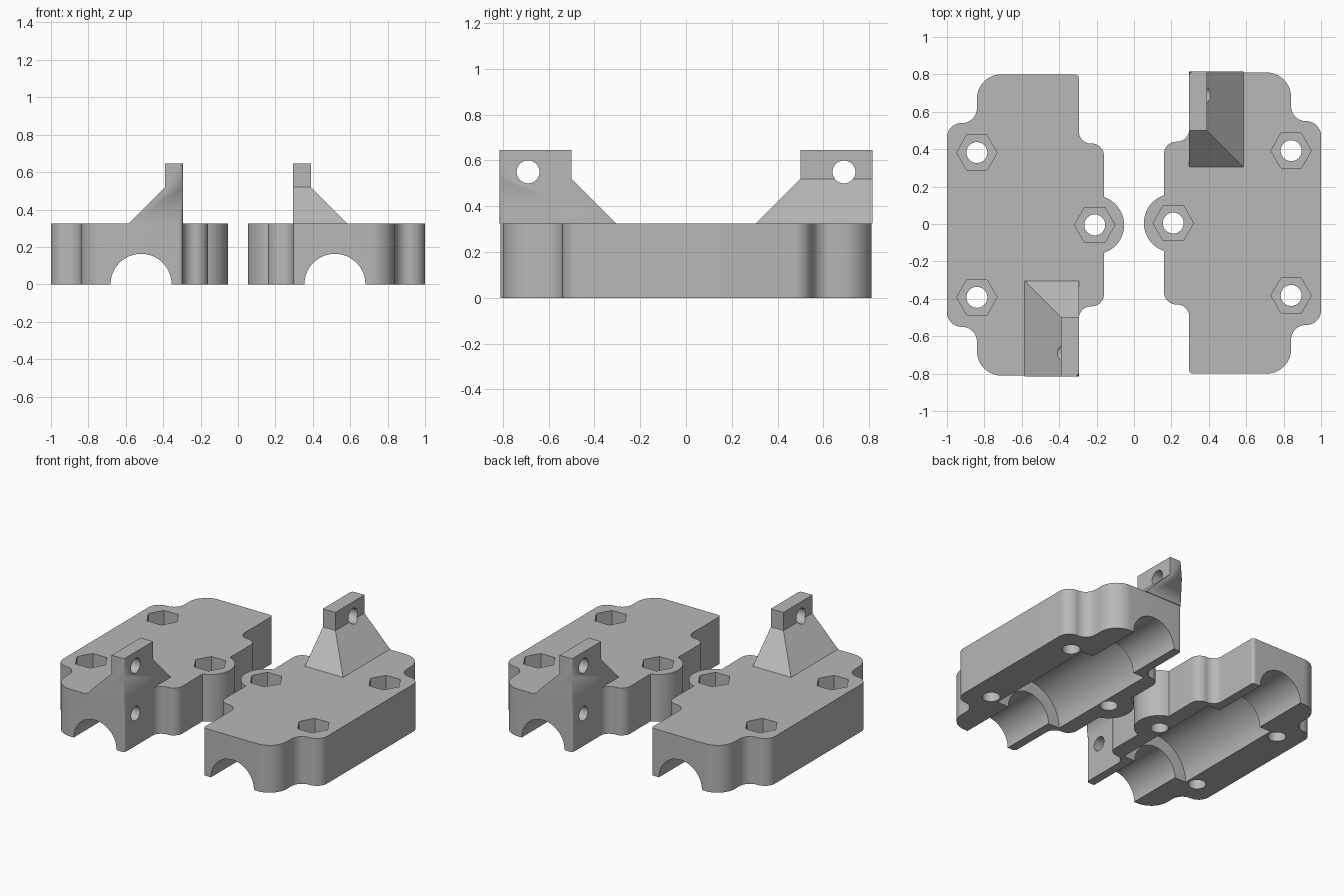
import bpy, bmesh, math
from mathutils import Vector, Matrix

if "Cube" in bpy.data.objects:
    bpy.data.objects.remove(bpy.data.objects["Cube"], do_unlink=True)

HEIGHT = 0.325
INNER = -0.295       # inner wall of the narrow ends
END = 0.81           # half length of the body
CHANNEL_X = -0.518   # axis of the bearing channel

grey = bpy.data.materials.new("light_grey")
grey.diffuse_color = (0.48, 0.48, 0.48, 1)
grey.use_nodes = True
grey.node_tree.nodes["Principled BSDF"].inputs["Base Color"].default_value = (0.48, 0.48, 0.48, 1)


def make_object(name, bm):
    bmesh.ops.recalc_face_normals(bm, faces=bm.faces)
    mesh = bpy.data.meshes.new(name)
    bm.to_mesh(mesh)
    bm.free()
    mesh.materials.append(grey)
    obj = bpy.data.objects.new(name, mesh)
    bpy.context.collection.objects.link(obj)
    return obj


def fillet(corners, steps=8):
    """Round the corners (x, y, radius) of a closed outline."""
    points = []
    for i, (x, y, r) in enumerate(corners):
        p = Vector((x, y))
        if r == 0:
            points.append(p)
            continue
        a = (Vector(corners[i - 1][:2]) - p).normalized()
        b = (Vector(corners[(i + 1) % len(corners)][:2]) - p).normalized()
        half = a.angle(b) / 2
        centre = p + (a + b).normalized() * r / math.sin(half)
        start = p + a * r / math.tan(half) - centre
        end = p + b * r / math.tan(half) - centre
        for k in range(steps + 1):
            t = k / steps
            points.append(centre + start.lerp(end, t).normalized() * r)
    return points


def cylinder(name, radius, centre, length, axis="Z", sides=48):
    """Cutter centred on a point along one axis."""
    turn = {"X": Matrix.Rotation(math.pi / 2, 4, "Y"),
            "Y": Matrix.Rotation(math.pi / 2, 4, "X"),
            "Z": Matrix.Rotation(math.pi / 2, 4, "Z")}[axis]
    bm = bmesh.new()
    bmesh.ops.create_cone(bm, cap_ends=True, segments=sides, radius1=radius, radius2=radius,
                          depth=length, matrix=Matrix.Translation(centre) @ turn)
    cutter = make_object(name, bm)
    cutter.hide_render = True
    return cutter


def cut(obj, cutters):
    """Subtract every cutter, keep the result and drop the cutters."""
    for c in cutters:
        mod = obj.modifiers.new("cut", "BOOLEAN")
        mod.operation = "DIFFERENCE"
        mod.solver = "EXACT"
        mod.object = c
    bpy.context.view_layer.update()
    graph = bpy.context.evaluated_depsgraph_get()
    mesh = bpy.data.meshes.new_from_object(obj.evaluated_get(graph))
    obj.modifiers.clear()
    obj.data = mesh
    for c in cutters:
        bpy.data.objects.remove(c, do_unlink=True)


def smooth(obj):
    bpy.ops.object.select_all(action="DESELECT")
    obj.select_set(True)
    bpy.context.view_layer.objects.active = obj
    bpy.ops.object.shade_smooth_by_angle(angle=math.radians(28))


# Body outline: round boss, stepped inner wall, rounded end, outer ear
boss_x, boss_r = -0.21, 0.157
half = [(boss_x + boss_r * math.cos(math.radians(a)), boss_r * math.sin(math.radians(a)), 0)
        for a in range(4, 73, 4)]
half += [(-0.16, 0.435, 0.065), (INNER, 0.435, 0.065), (INNER, END - 0.005, 0.02),
         (-0.84, END - 0.005, 0.13), (-0.84, 0.545, 0.078), (-1, 0.545, 0.078)]
outline = fillet(half + [(x, -y, r) for x, y, r in reversed(half)])
bm = bmesh.new()
base = bm.faces.new([bm.verts.new((p.x, p.y, 0)) for p in outline])
top = bmesh.ops.extrude_face_region(bm, geom=[base])["geom"]
bmesh.ops.translate(bm, vec=(0, 0, HEIGHT), verts=[v for v in top if isinstance(v, bmesh.types.BMVert)])
body = make_object("left_clamp_body", bm)

# Rod channel, wider bearing pocket, screw holes, nut recesses, side hole
cutters = [cylinder("channel", 0.163, (CHANNEL_X, 0, 0), 2, "Y", 64),
           cylinder("pocket", 0.25, (CHANNEL_X, 0, 0), 0.82, "Y", 64),
           cylinder("side_hole", 0.048, (-0.4, -0.685, 0.222), 0.3, "X", 32)]
for x, y in ((-0.84, 0.387), (-0.84, -0.387), (boss_x, 0)):
    cutters.append(cylinder("screw_hole", 0.056, (x, y, 0), 1, "Z", 32))
    cutters.append(cylinder("nut_recess", 0.108, (x, y, HEIGHT), 0.22, "Z", 6))
cut(body, cutters)

# Bracket: sloped foot carrying an upright lug, lofted from three rings
bm = bmesh.new()
rings = []
for z, x, y in ((HEIGHT, -0.585, -0.3), (0.52, -0.39, -0.495), (0.645, -0.39, -0.495)):
    rings.append([bm.verts.new((px, py, z)) for px, py in ((INNER, -END), (INNER, y), (x, y), (x, -END))])
for low, high in zip(rings, rings[1:]):
    for i in range(4):
        j = (i + 1) % 4
        bm.faces.new((low[i], low[j], high[j], high[i]))
bm.faces.new(rings[0])
bm.faces.new(rings[-1])
corner = [e for e in bm.edges if all(v in [r[0] for r in rings] for v in e.verts)]
bmesh.ops.bevel(bm, geom=corner, offset=0.02, segments=4, profile=0.5, affect="EDGES")
bracket = make_object("left_bracket", bm)
cut(bracket, [cylinder("lug_hole", 0.05, (-0.35, -0.685, 0.55), 0.6, "X", 32)])

# Place the pair: the second half is the first turned half a revolution
for obj, name in ((body, "right_clamp_body"), (bracket, "right_bracket")):
    smooth(obj)
    twin = bpy.data.objects.new(name, obj.data)
    bpy.context.collection.objects.link(twin)
    twin.rotation_euler.z = math.pi
    twin.location.y = 0.005
    obj.location.y = -0.005
